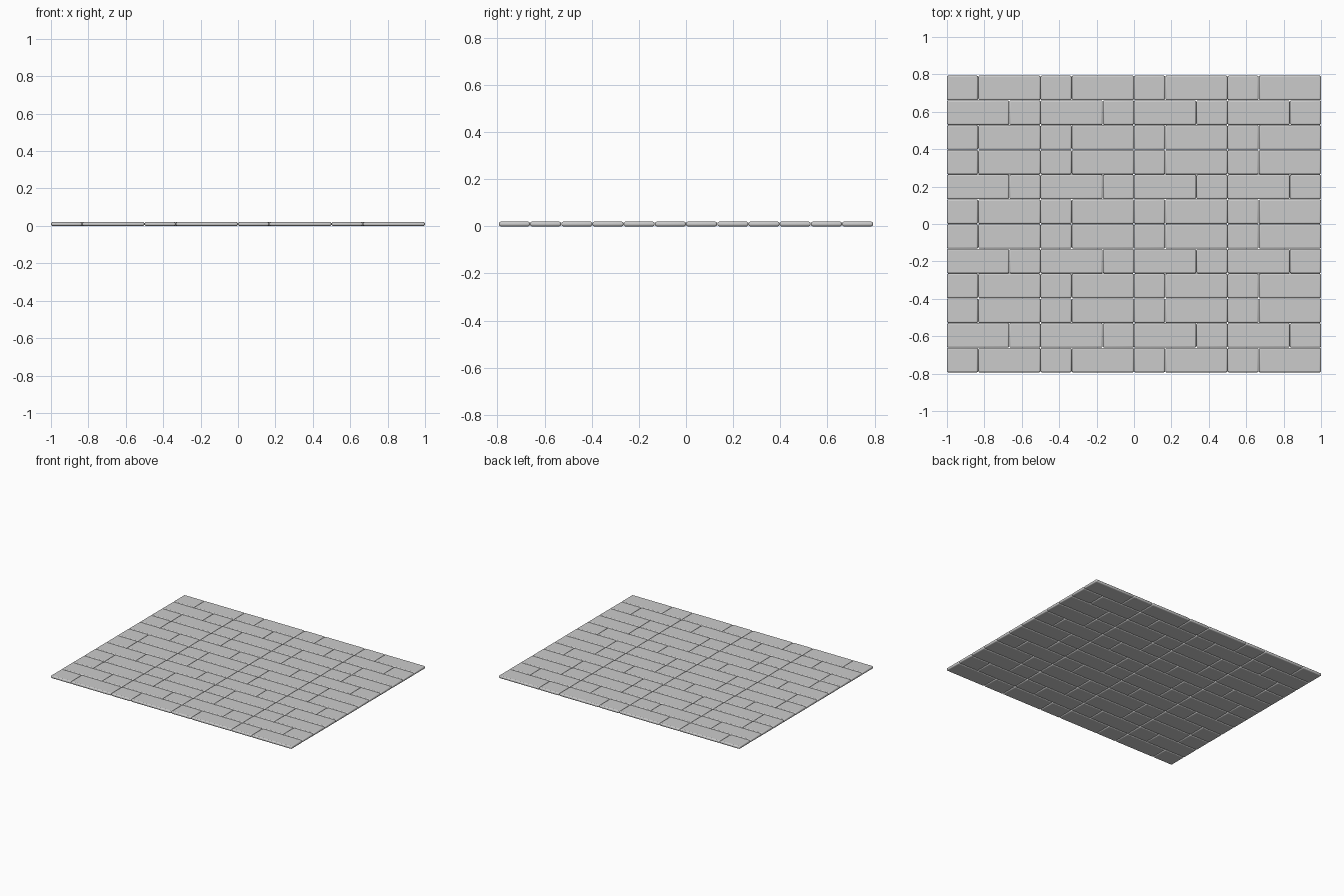
import bpy
import bmesh

if "Cube" in bpy.data.objects:
    bpy.data.objects.remove(bpy.data.objects["Cube"])

ROWS = 12
PITCH = 1.588 / ROWS      # row depth
GAP = 0.001               # hairline joint
HEIGHT = 0.02
LONG, SHORT = 1 / 3, 1 / 6


def paver_mesh(name, length):
    """Rounded paving block standing on z = 0."""
    mesh = bpy.data.meshes.new(name)
    bm = bmesh.new()
    bmesh.ops.create_cube(bm, size=1)
    for v in bm.verts:
        v.co.x *= length - GAP
        v.co.y *= PITCH - GAP
        v.co.z = (v.co.z + 0.5) * HEIGHT
    bmesh.ops.bevel(bm, geom=bm.edges[:], offset=0.008, segments=3,
                    profile=0.5, affect='EDGES', clamp_overlap=True)
    for f in bm.faces:
        f.smooth = True
    # keep the large flat faces crisp
    for f in sorted(bm.faces, key=lambda f: -f.calc_area())[:6]:
        f.smooth = False
    bm.to_mesh(mesh)
    bm.free()
    return mesh


meshes = {LONG: paver_mesh("long_paver", LONG),
          SHORT: paver_mesh("short_paver", SHORT)}

# Courses: every third row (second, fifth, ...) starts with a long block
for row in range(ROWS):
    y = (row - (ROWS - 1) / 2) * PITCH
    pair = (LONG, SHORT) if row % 3 == 1 else (SHORT, LONG)
    x = -1.0
    for length in pair * 4:
        mesh = meshes[length]
        block = bpy.data.objects.new(f"{mesh.name}_row_{row + 1}", mesh)
        block.location = (x + length / 2, y, 0)
        bpy.context.collection.objects.link(block)
        x += length
